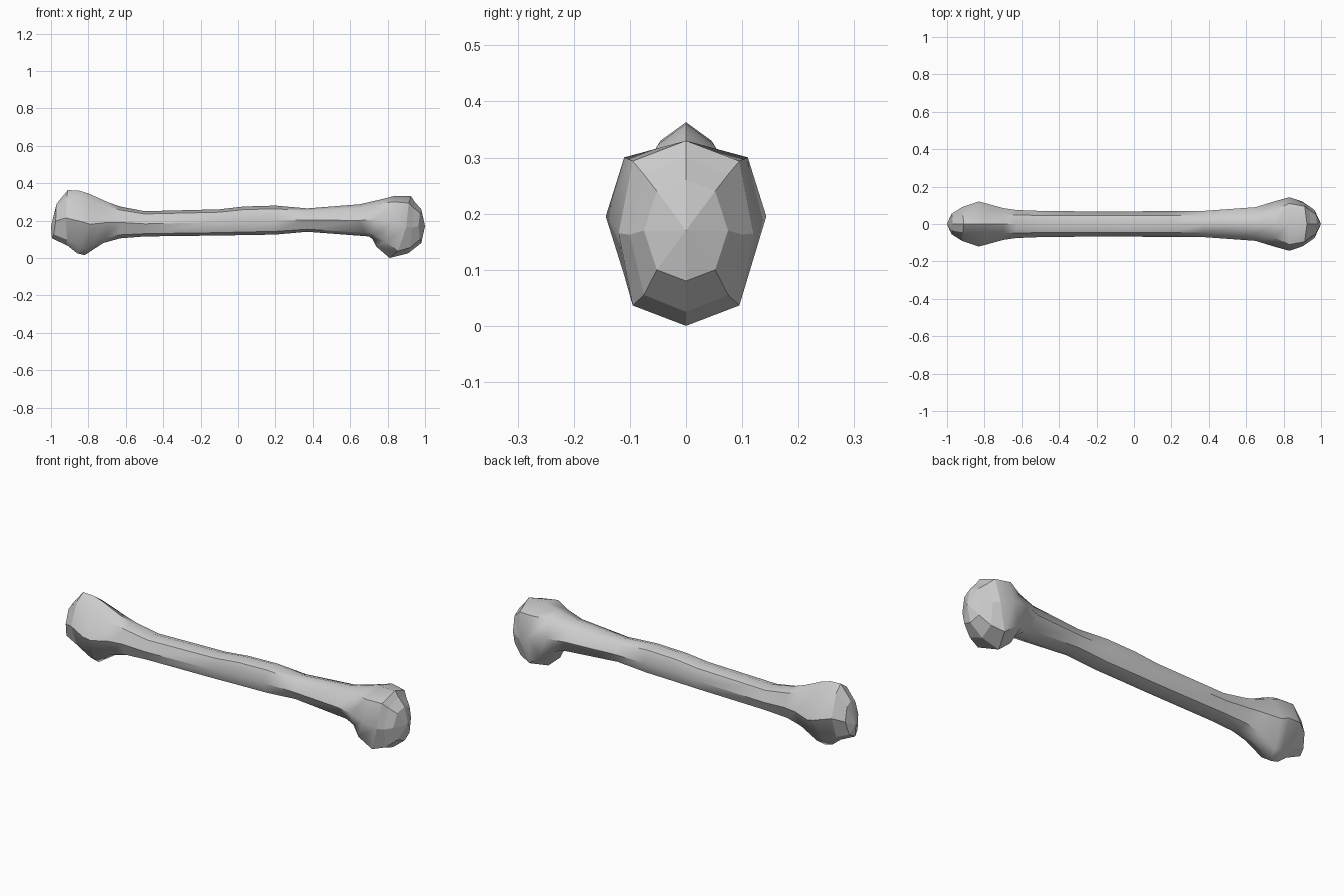
import bpy, bmesh, math

if "Cube" in bpy.data.objects:
    bpy.data.objects.remove(bpy.data.objects["Cube"])

# Stations along the bone: top x, top z, side x, bottom x, bottom z,
# half width, half width of the top/bottom facets
stations = [
    (-.97, .29, -.975, -.995, .105, .055, .035),
    (-.91, .363, -.92, -.91, .065, .09, .045),
    (-.85, .36, -.83, -.86, .025, .12, .05),
    (-.80, .345, -.79, -.82, .015, .11, .05),
    (-.70, .30, -.70, -.72, .08, .085, .05),
    (-.63, .275, -.63, -.63, .105, .075, .048),
    (-.50, .25, -.50, -.50, .115, .07, .046),
    (-.10, .26, -.10, -.10, .12, .066, .045),
    (.03, .275, .03, .03, .122, .068, .045),
    (.20, .28, .20, .20, .125, .07, .045),
    (.37, .265, .37, .37, .14, .07, .045),
    (.65, .287, .65, .70, .115, .09, .054),
    (.76, .312, .74, .72, .10, .118, .072),
    (.83, .33, .83, .74, .06, .143, .11),
    (.925, .33, .90, .81, .0, .12, .095),
    (.945, .30, .93, .91, .025, .10, .075),
    (.98, .26, .965, .98, .08, .075, .052),
]


def section(bm, xt, zt, xm, xb, zb, w, s):
    """Eight-sided cross-section with ridged top and bottom."""
    drop, zm = .11 * (zt - zb), (zt + zb) / 2
    xu, xl = (xt + xm) / 2, (xb + xm) / 2
    pts = [(xt, 0, zt), (xu, s, zt - drop), (xm, w, zm), (xl, s, zb + drop),
           (xb, 0, zb), (xl, -s, zb + drop), (xm, -w, zm), (xu, -s, zt - drop)]
    return [bm.verts.new(p) for p in pts]


bm = bmesh.new()
rings = [section(bm, *st) for st in stations]

# Shaft and knuckles, with faceted joint ends
last = len(rings) - 2
for k, (a, b) in enumerate(zip(rings, rings[1:])):
    for i in range(8):
        j = (i + 1) % 8
        f = bm.faces.new((a[i], a[j], b[j], b[i]))
        f.smooth = 0 < k < last - 1

# Blunt end caps
for ring, x in ((rings[0], -1), (rings[-1], 1)):
    tip = bm.verts.new((x, 0, .17))
    for i in range(8):
        bm.faces.new((ring[i], ring[(i + 1) % 8], tip))

# Crisp long edges, soft ridges
bmesh.ops.recalc_face_normals(bm, faces=bm.faces)
for e in bm.edges:
    e.smooth = e.calc_face_angle(0) < math.radians(44)

mesh = bpy.data.meshes.new("bone")
bm.to_mesh(mesh)
bm.free()
bpy.context.collection.objects.link(bpy.data.objects.new("bone", mesh))
